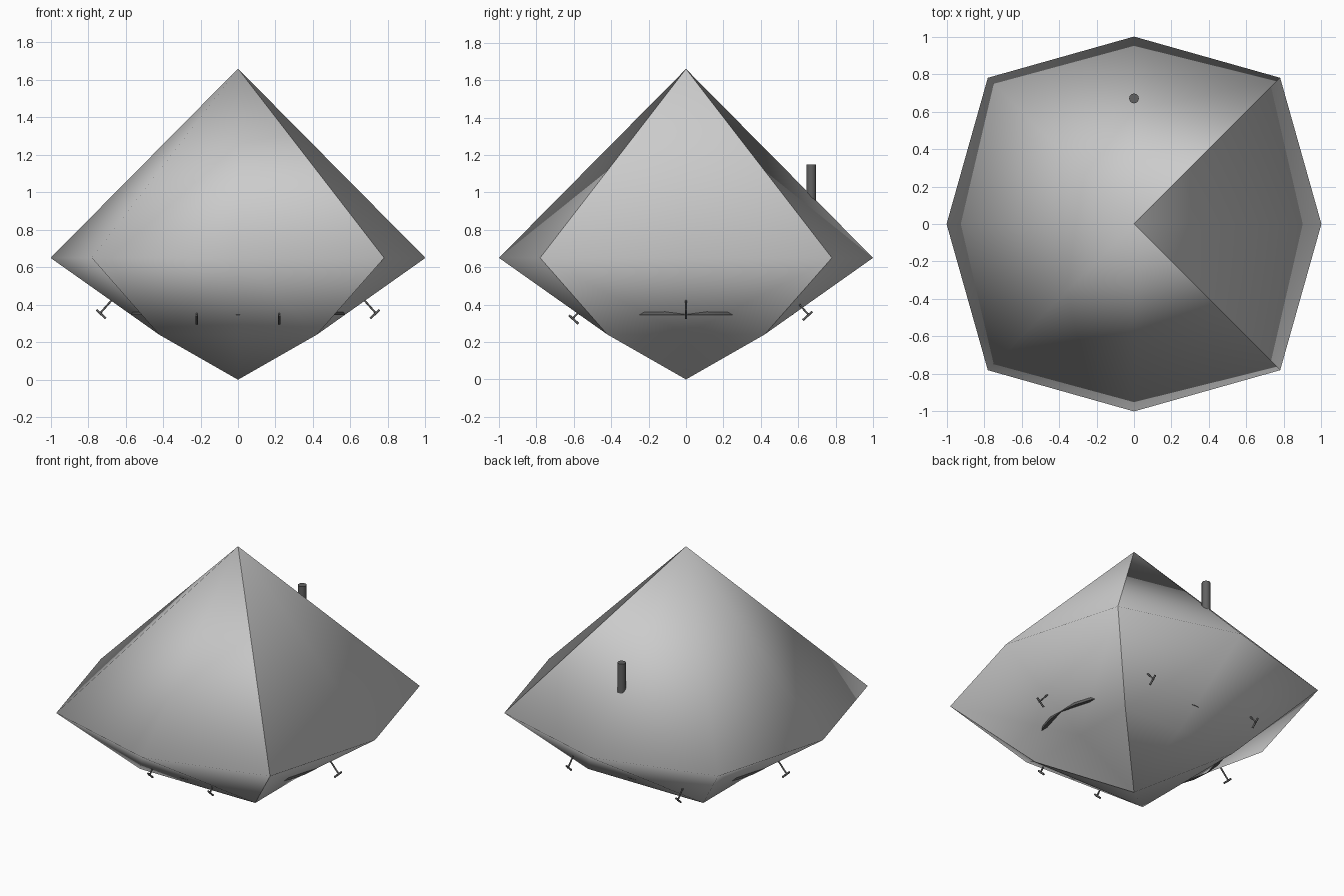
import bpy, bmesh, math
from mathutils import Vector

if "Cube" in bpy.data.objects:
    bpy.data.objects.remove(bpy.data.objects["Cube"])


def material(name, value):
    m = bpy.data.materials.new(name)
    m.diffuse_color = (value, value, value, 1)
    m.use_nodes = True
    m.node_tree.nodes["Principled BSDF"].inputs["Base Color"].default_value = m.diffuse_color
    return m


FABRIC = material("light grey fabric", 0.6)
METAL = material("dark grey metal", 0.12)


def finish(bm, name, mat):
    bmesh.ops.recalc_face_normals(bm, faces=bm.faces)
    me = bpy.data.meshes.new(name)
    bm.to_mesh(me)
    bm.free()
    ob = bpy.data.objects.new(name, me)
    bpy.context.collection.objects.link(ob)
    me.materials.append(mat)
    return ob


def rod(name, a, b, r, sides=12):
    a, b = Vector(a), Vector(b)
    d = b - a
    bm = bmesh.new()
    bmesh.ops.create_cone(bm, cap_ends=True, segments=sides, radius1=r, radius2=r, depth=d.length)
    bmesh.ops.transform(bm, matrix=d.to_track_quat('Z', 'Y').to_matrix().to_4x4(), verts=bm.verts)
    bmesh.ops.translate(bm, vec=(a + b) / 2, verts=bm.verts)
    for f in bm.faces:
        f.smooth = len(f.verts) == 4
    return finish(bm, name, METAL)


# Suspended shell: tall peak, eight-sided rim, smaller lower ring, pointed base
bm = bmesh.new()
peak = bm.verts.new((0, 0, 1.66))
base = bm.verts.new((0, 0, 0))
rim, ring = [], []
for i in range(8):
    a = i * math.pi / 4
    c, s = math.cos(a), math.sin(a)
    corner = i % 2 == 1
    r = 0.78 * math.sqrt(2) if corner else 1.0
    q = 0.42 * math.sqrt(2) if corner else 0.42
    rim.append(bm.verts.new((c * r, s * r, 0.65)))
    ring.append(bm.verts.new((c * q, s * q, 0.24)))
for i in range(8):
    j = (i + 1) % 8
    bm.faces.new((peak, rim[i], rim[j]))
    bm.faces.new((base, ring[j], ring[i]))
    mid, cor = (j, i) if i % 2 else (i, j)
    if mid in (0, 4):   # side panels are creased inward
        bm.faces.new((rim[mid], rim[cor], ring[mid]))
        bm.faces.new((rim[cor], ring[cor], ring[mid]))
    else:               # front and back panels bulge outward
        bm.faces.new((rim[mid], rim[cor], ring[cor]))
        bm.faces.new((rim[mid], ring[cor], ring[mid]))
for f in bm.faces:
    f.smooth = True
# Seams around the entrance panel stay sharp
for k in (1, 7):
    for pair in ((peak, rim[k]), (rim[k], ring[k]), (ring[k], base)):
        bm.edges.get(pair).smooth = False
finish(bm, "shell", FABRIC)

# Round floor, whose rim just shows through the side panels
rod("floor", (0, 0, 0.345), (0, 0, 0.37), 0.572, 32)

# Stove pipe on the back slope
rod("stove_pipe", (0, 0.67, 0.93), (0, 0.67, 1.15), 0.026, 16)


# Anchor: stem leaving the panel, with a cross bar at its end
def anchor(name, pos, out):
    p, o = Vector(pos), Vector(out)
    tip = p + o * 0.06 + Vector((0, 0, -0.07))
    along = o * 0.025 + Vector((0, 0, 0.023))
    rod(name + "_stem", p - o * 0.02 + Vector((0, 0, 0.02)), tip, 0.005, 8)
    rod(name + "_bar", tip - along - o * 0.01, tip + along - o * 0.01, 0.006, 8)


for side, s in (("left", -1), ("right", 1)):
    anchor(side + "_anchor", (s * 0.68, 0, 0.42), (s, 0, 0))
    anchor(side + "_front_anchor", (s * 0.22, -0.55, 0.39), (0, -1, 0))
    anchor(side + "_back_anchor", (s * 0.40, 0.60, 0.41), (0, 1, 0))
